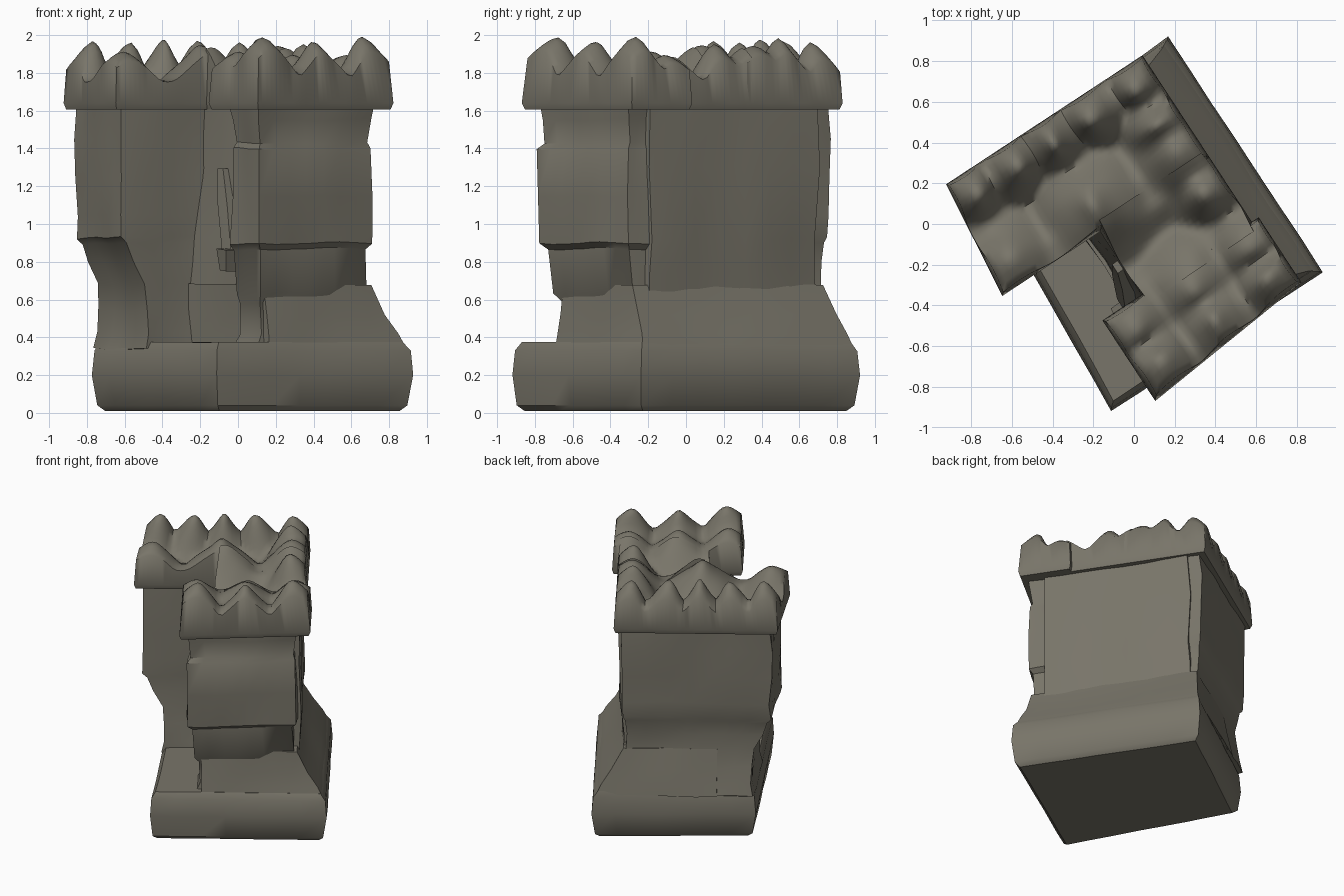
import bpy, bmesh, math, random
from mathutils import Vector, noise

random.seed(4)
if "Cube" in bpy.data.objects:
    bpy.data.objects.remove(bpy.data.objects["Cube"])

TURN = math.radians(33.3)   # the whole keep stands turned on its plot

stone = bpy.data.materials.new("weathered_stone")
stone.use_nodes = True
colour = (0.19, 0.178, 0.142, 1)
stone.diffuse_color = colour
bsdf = stone.node_tree.nodes["Principled BSDF"]
bsdf.inputs["Base Color"].default_value = colour
bsdf.inputs["Roughness"].default_value = 0.9


def finish(name, bm, angle=40):
    bmesh.ops.recalc_face_normals(bm, faces=bm.faces)
    mesh = bpy.data.meshes.new(name)
    bm.to_mesh(mesh)
    bm.free()
    obj = bpy.data.objects.new(name, mesh)
    bpy.context.collection.objects.link(obj)
    mesh.materials.append(stone)
    obj.rotation_euler.z = TURN
    bpy.ops.object.select_all(action="DESELECT")
    obj.select_set(True)
    bpy.context.view_layer.objects.active = obj
    bpy.ops.object.shade_smooth_by_angle(angle=math.radians(angle))
    return obj


def out_of_square(bm):
    """The wings are not quite square: slant their outer ends."""
    for vert in bm.verts:
        u, v = vert.co.x, vert.co.y
        vert.co.x += 0.11 * max(0, v - 0.06) * max(0, -u / 0.7)
        vert.co.y += 0.1 * (u - 0.05) * max(0, min(1, (-v - 0.3) / 0.4))


def loft(name, rings, rough=0.028, seg=7, skew=0.0, slant=True):
    """Stack of four-sided outlines (z, u0, u1, v0, v1) with worn stone sides."""
    bm = bmesh.new()
    loops = []
    for z, u0, u1, v0, v1 in rings:
        corners = [Vector((u0, v0, z)), Vector((u1, v0, z)),
                   Vector((u1, v1, z)), Vector((u0 + skew, v1 - skew / 2, z))]
        loop = []
        for a, b in zip(corners, corners[1:] + corners[:1]):
            for i in range(seg):
                p = a.lerp(b, i / seg)
                wear = noise.noise_vector(p * 3.1) * rough
                wear.z *= 0.8 if 0.1 < z < 1.6 else 0
                loop.append(bm.verts.new(p + wear))
        loops.append(loop)
    for low, high in zip(loops, loops[1:]):
        for i in range(len(low)):
            j = (i + 1) % len(low)
            bm.faces.new((low[i], low[j], high[j], high[i]))
    bm.faces.new(loops[0][::-1])
    bm.faces.new(loops[-1])
    if slant:
        out_of_square(bm)
    return finish(name, bm)


# Heavy rounded plinth and the skirt sloping up to the walls
loft("plinth", [
    (0.01, -0.55, 0.59, -0.66, 0.63), (0.04, -0.58, 0.62, -0.69, 0.66),
    (0.2, -0.6, 0.645, -0.705, 0.675), (0.33, -0.59, 0.635, -0.695, 0.665),
    (0.375, -0.56, 0.6, -0.67, 0.65)], rough=0.008, skew=0.09, slant=False)
loft("sloping_skirt", [
    (0.34, -0.24, 0.62, -0.675, 0.655), (0.42, -0.24, 0.58, -0.66, 0.64),
    (0.52, -0.24, 0.51, -0.64, 0.62), (0.68, -0.24, 0.43, -0.62, 0.59)],
    rough=0.012, slant=False)

# Long wing, overhanging the plinth at its free end
loft("long_wing", [
    (0.34, -0.54, 0.44, 0.07, 0.645), (0.42, -0.52, 0.43, 0.08, 0.63),
    (0.55, -0.52, 0.43, 0.1, 0.61), (0.68, -0.53, 0.42, 0.1, 0.59),
    (0.8, -0.6, 0.42, 0.09, 0.6), (0.9, -0.64, 0.42, 0.09, 0.61),
    (0.93, -0.675, 0.43, 0.09, 0.62), (1.05, -0.675, 0.43, 0.1, 0.62),
    (1.25, -0.68, 0.43, 0.1, 0.62), (1.45, -0.68, 0.43, 0.1, 0.62),
    (1.64, -0.68, 0.43, 0.1, 0.62)])

# Short wing with a projecting middle course
loft("short_wing", [
    (0.34, -0.29, 0.44, -0.6, -0.38), (0.42, -0.26, 0.44, -0.59, -0.4),
    (0.58, -0.26, 0.42, -0.59, -0.41), (0.63, -0.28, 0.41, -0.63, -0.42),
    (0.87, -0.3, 0.4, -0.65, -0.43), (0.9, -0.335, 0.43, -0.68, -0.43),
    (1.15, -0.335, 0.42, -0.68, -0.43), (1.4, -0.335, 0.43, -0.68, -0.43),
    (1.43, -0.31, 0.42, -0.66, -0.42), (1.55, -0.32, 0.42, -0.67, -0.41),
    (1.64, -0.33, 0.43, -0.68, -0.39)])

# Recessed wall between the wings, running through as the closed rear face
loft("recessed_wall", [
    (0.34, -0.24, 0.44, -0.55, 0.54), (0.75, -0.22, 0.44, -0.55, 0.54),
    (0.92, -0.2, 0.45, -0.55, 0.54), (1.3, -0.16, 0.45, -0.55, 0.54),
    (1.64, -0.14, 0.45, -0.55, 0.54)])

# Leaning prop and a loose block wedged inside the recess
loft("recess_prop", [
    (0.84, -0.27, -0.18, -0.36, -0.26), (1.1, -0.22, -0.15, -0.24, -0.15),
    (1.3, -0.19, -0.13, -0.15, -0.1)], seg=2)
loft("wedged_block", [
    (0.75, -0.3, -0.22, -0.36, -0.3), (0.87, -0.32, -0.2, -0.38, -0.28)], seg=2)

# Crown: parapet areas as (u0, u1, v0, v1); the middle laps into both wings
LONG = (-0.735, 0.49, 0.06, 0.67)
SHORT = (-0.39, 0.53, -0.74, -0.31)
MIDDLE = (-0.16, 0.49, -0.36, 0.11)
INSET = 0.09


def merlons_along(a, b, count, low, high, slope):
    """Teeth (u, v, top, slope) from a to b, each with its own worn height."""
    for i in range(count):
        p = Vector(a).lerp(Vector(b), i / (count - 1))
        yield p.x, p.y, random.uniform(low, high), slope


teeth = []
for (u0, u1, v0, v1), outer, count, slope in ((LONG, 1, 5, 1.65), (SHORT, 0, 3, 1.3)):
    a, b = u0 + INSET, u1 - INSET
    rows = (v0 + INSET, v1 - INSET)
    # Steep outer row, then a broad, more worn row facing the recess
    teeth += merlons_along((a, rows[outer]), (b, rows[outer]), count, 1.96, 2.0, slope)
    teeth += merlons_along((a, rows[1 - outer]), (b, rows[1 - outer]), 3, 1.89, 1.95, 1.0)
# Teeth along the closed side
teeth += [(0.49 - INSET, v, top, 1.5) for v, top in ((-0.06, 1.95), (0.33, 1.99))]


def crown_height(u, v, box, closed_side_only):
    u0, u1, v0, v1 = box
    edge = min(u1 - u, v - v0, v1 - v)
    if not closed_side_only:
        edge = min(edge, u - u0)
    ramp = max(0, min(1, (0.24 - edge) / 0.14))
    levels = [1.64 + 0.11 * ramp]
    for tu, tv, top, slope in teeth:
        dist = math.hypot(u - tu, v - tv)
        levels.append(top + 0.06 - math.hypot(slope * dist, 0.06))
    # Soft maximum melts neighbouring teeth together
    blend = math.log(sum(math.exp(60 * z) for z in levels)) / 60
    return min(2.0, blend + 0.015 * noise.noise(Vector((u * 6, v * 6, 0))))


def crown(name, box, closed_side_only=False):
    """Flared slab whose upper surface carries the worn teeth."""
    u0, u1, v0, v1 = box
    nu, nv = round((u1 - u0) / 0.03), round((v1 - v0) / 0.03)
    bm = bmesh.new()
    top = [[None] * (nv + 1) for _ in range(nu + 1)]
    for i in range(nu + 1):
        for j in range(nv + 1):
            u, v = u0 + (u1 - u0) * i / nu, v0 + (v1 - v0) * j / nv
            z = crown_height(u, v, box, closed_side_only)
            top[i][j] = bm.verts.new((u, v, z))
    for i in range(nu):
        for j in range(nv):
            bm.faces.new((top[i][j], top[i + 1][j], top[i + 1][j + 1], top[i][j + 1]))
    rim = ([top[i][0] for i in range(nu)] + [top[nu][j] for j in range(nv)]
           + [top[i][nv] for i in range(nu, 0, -1)] + [top[0][j] for j in range(nv, 0, -1)])
    # Sides drop to a lip, then tuck in under it
    mid = Vector(((u0 + u1) / 2, (v0 + v1) / 2, 0))
    for z, tuck in ((1.64, 0.0), (1.605, 0.012)):
        below = []
        for vert in rim:
            du, dv = vert.co.x - mid.x, vert.co.y - mid.y
            below.append(bm.verts.new((
                mid.x + du * (1 - 2 * tuck / (u1 - u0)),
                mid.y + dv * (1 - 2 * tuck / (v1 - v0)), z)))
        for i in range(len(rim)):
            j = (i + 1) % len(rim)
            bm.faces.new((rim[i], below[i], below[j], rim[j]))
        rim = below
    bm.faces.new(rim)
    # Lean the upper parts of the sides slightly inward
    for vert in bm.verts:
        lean = max(0, vert.co.z - 1.74) * 0.15
        vert.co.x -= lean * max(-1, min(1, (vert.co.x - mid.x) / 0.1))
        if not closed_side_only:
            vert.co.y -= lean * max(-1, min(1, (vert.co.y - mid.y) / 0.1))
    out_of_square(bm)
    return finish(name, bm, 60)


crown("long_wing_crown", LONG)
crown("short_wing_crown", SHORT)
crown("middle_crown", MIDDLE, closed_side_only=True)
